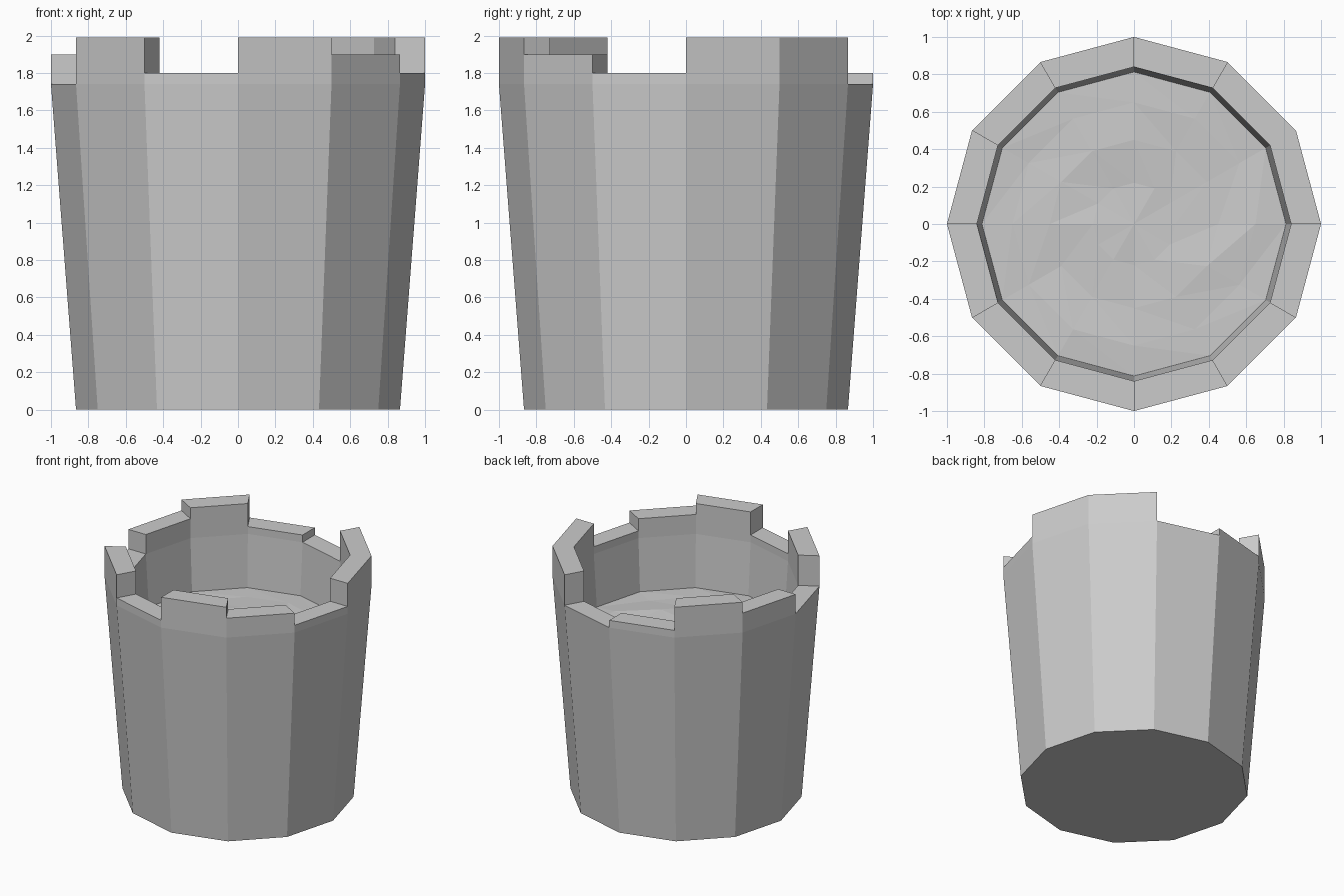
import bpy, math, random

if "Cube" in bpy.data.objects:
    bpy.data.objects.remove(bpy.data.objects["Cube"])

random.seed(4)
N = 12
RIM, FLOOR = 1.74, 1.31
OUT, INN = 1.0, 0.84
# Top height of each wall sector, counter-clockwise from +x
TOPS = [1.99, 1.99, 1.74, 1.80, 1.99, 1.90, 1.74, 1.99, 1.80, 1.99, 1.90, 1.80]


def pt(r, i, z, n=N):
    a = 2 * math.pi * i / n
    return (r * math.cos(a), r * math.sin(a), z)


def make(name, verts, faces):
    me = bpy.data.meshes.new(name)
    me.from_pydata(verts, [], faces)
    me.update()
    ob = bpy.data.objects.new(name, me)
    bpy.context.collection.objects.link(ob)
    return ob


# Tapered tower body: outer wall, then inner wall down to the floor
verts, faces = [], []
for r, z in [(0.866, 0), (OUT, RIM)]:
    verts += [pt(r, i, z) for i in range(N)]
for r, z in [(INN, RIM), (0.813, FLOOR)]:
    verts += [pt(r, i, z) for i in range(N)]
faces.append(list(range(N))[::-1])
for k in (0, 2):
    for i in range(N):
        j = (i + 1) % N
        faces.append((k * N + i, k * N + j, (k + 1) * N + j, (k + 1) * N + i))
make("tower_body", verts, faces)

# Uneven battlements: wall blocks, with end faces only where heights step
verts, faces = [], []


def quad(*ps):
    faces.append(tuple(range(len(verts), len(verts) + 4)))
    verts.extend(ps)


for i, h in enumerate(TOPS):
    j = i + 1
    quad(pt(INN, i, h), pt(OUT, i, h), pt(OUT, j, h), pt(INN, j, h))
    if h > RIM:
        quad(pt(OUT, i, RIM), pt(OUT, j, RIM), pt(OUT, j, h), pt(OUT, i, h))
        quad(pt(INN, j, RIM), pt(INN, i, RIM), pt(INN, i, h), pt(INN, j, h))
    low = TOPS[i - 1]
    if h > low:
        quad(pt(INN, i, low), pt(OUT, i, low), pt(OUT, i, h), pt(INN, i, h))
    low = TOPS[j % N]
    if h > low:
        quad(pt(OUT, j, low), pt(INN, j, low), pt(INN, j, h), pt(OUT, j, h))
make("battlements", verts, faces)

# Slightly uneven faceted floor inside the wall
verts, faces = [(0, 0, FLOOR)], []
radii = [0.22, 0.45, 0.65, 0.813]
for k, r in enumerate(radii):
    for i in range(N):
        edge = k == len(radii) - 1
        dz = 0 if edge else random.uniform(-0.012, 0.012)
        verts.append(pt(r, i, FLOOR + dz))
for i in range(N):
    j = (i + 1) % N
    faces.append((0, 1 + i, 1 + j))
    for k in range(len(radii) - 1):
        a, b = 1 + k * N, 1 + (k + 1) * N
        faces += [(a + i, b + i, b + j), (a + i, b + j, a + j)]
make("tower_floor", verts, faces)
